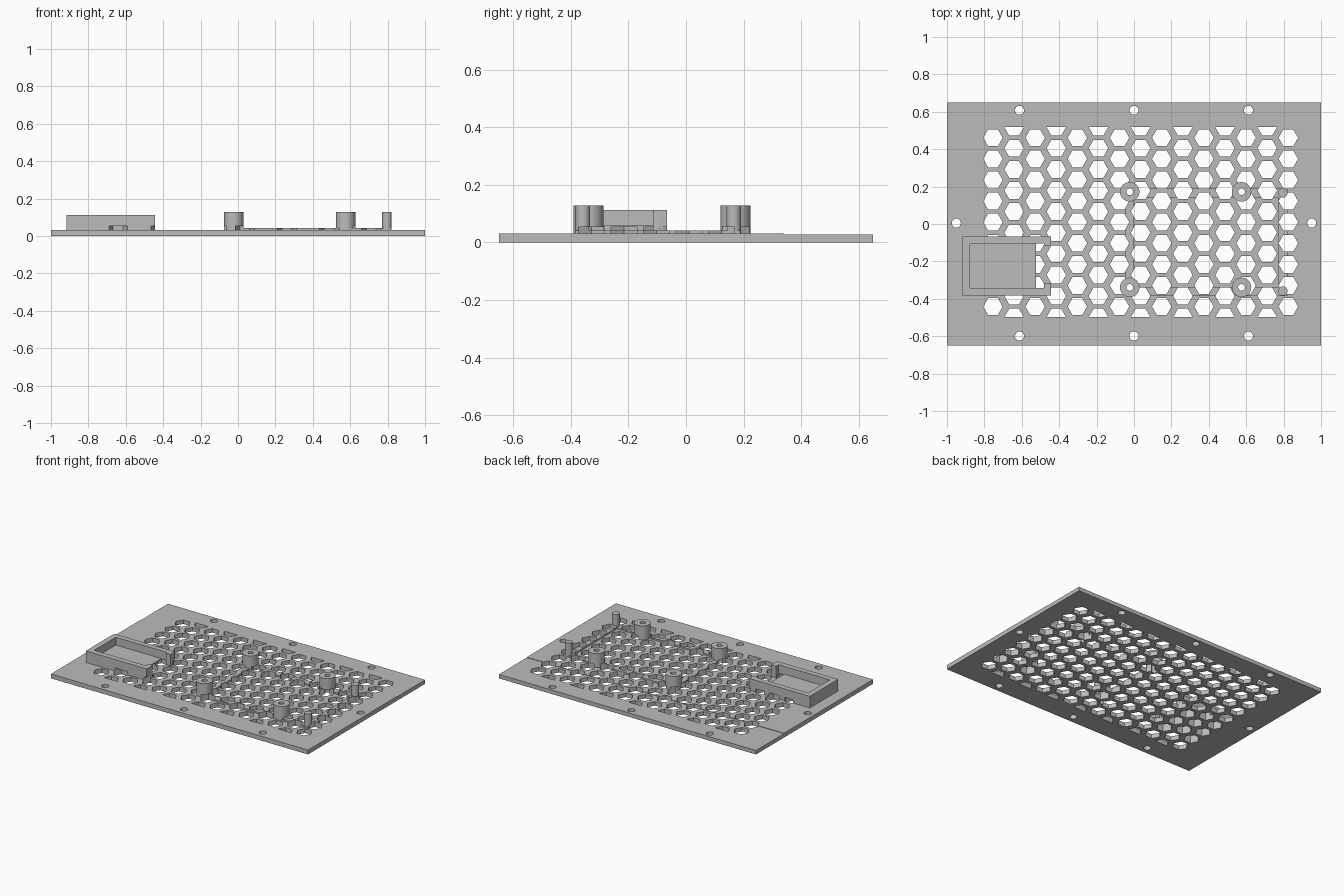
import bpy, bmesh, math

if "Cube" in bpy.data.objects:
    bpy.data.objects.remove(bpy.data.objects["Cube"])

grey = bpy.data.materials.new("light grey plastic")
grey.use_nodes = True
colour = (0.5, 0.5, 0.5, 1)
grey.diffuse_color = colour
grey.node_tree.nodes["Principled BSDF"].inputs["Base Color"].default_value = colour

TOP = 0.031      # upper face of the plate
HEX_TOP = 0.053  # the vent cutters also bite into the parts above


def add_prism(bm, outline, z0, z1):
    """Extrude a flat outline from z0 to z1."""
    face = bm.faces.new([bm.verts.new((x, y, z0)) for x, y in outline])
    ext = bmesh.ops.extrude_face_region(bm, geom=[face])
    for v in ext["geom"]:
        if isinstance(v, bmesh.types.BMVert):
            v.co.z = z1


def make(name, prisms):
    """One object from a list of (outline, z0, z1)."""
    bm = bmesh.new()
    for p in prisms:
        add_prism(bm, *p)
    bmesh.ops.recalc_face_normals(bm, faces=bm.faces)
    mesh = bpy.data.meshes.new(name)
    bm.to_mesh(mesh)
    bm.free()
    mesh.materials.append(grey)
    obj = bpy.data.objects.new(name, mesh)
    bpy.context.collection.objects.link(obj)
    return obj


def ring(x, y, r, n):
    return [(x + r * math.cos(math.tau * i / n), y + r * math.sin(math.tau * i / n)) for i in range(n)]


def rect(x0, x1, y0, y1):
    return [(x0, y0), (x1, y0), (x1, y1), (x0, y1)]


# Vent cutter: staggered hexagons, halved at the ends of the odd columns
PITCH, HEX_R = 0.1128, 0.052
Y_MAX = 0.461
hexes = []
for col in range(15):
    x = -0.754 + col * PITCH
    odd = col % 2
    for row in range(9 + odd):
        y = Y_MAX - (row - odd / 2) * PITCH
        outline = ring(x, y, HEX_R, 6)
        if odd and row == 0:
            outline = [outline[i] for i in (3, 4, 5, 0)]
        elif odd and row == 9:
            outline = outline[:4]
        hexes.append((outline, -0.05, HEX_TOP))
vent_cutter = make("vent_cutter", hexes)

# Drill cutter: plate screw holes and standoff bores
standoffs = [(x, y) for x in (-0.023, 0.575) for y in (0.172, -0.339)]
screws = [(x, y) for x in (-0.612, 0, 0.612) for y in (0.608, -0.599)]
screws += [(-0.95, 0.005), (0.95, 0.005)]
drill_cutter = make("drill_cutter",
                    [(ring(x, y, 0.024, 32), -0.05, 0.3) for x, y in screws]
                    + [(ring(x, y, 0.018, 32), -0.05, 0.3) for x, y in standoffs])
cutters = (vent_cutter, drill_cutter)


def cut(obj):
    bpy.ops.object.select_all(action='DESELECT')
    obj.select_set(True)
    bpy.context.view_layer.objects.active = obj
    for cutter in cutters:
        mod = obj.modifiers.new("cut", 'BOOLEAN')
        mod.operation = 'DIFFERENCE'
        mod.solver = 'EXACT'
        mod.object = cutter
        bpy.ops.object.modifier_apply(modifier=mod.name)
    bpy.ops.object.shade_smooth_by_angle(angle=math.radians(30))


# Plate: side profile with a slight step near the back, extruded across
plate = make("plate", [([(-0.65, 0), (0.65, 0), (0.65, 0.028), (0.34, 0.028),
                         (0.34, TOP), (-0.65, TOP)], -1, 1)])
for v in plate.data.vertices:
    y, z, x = v.co
    v.co = (x, y, z)
cut(plate)

# Open-ended tray with hooked arms, and its raised floor
X0, X1, Y0, Y1 = -0.917, -0.443, -0.381, -0.066
XI, XH, YI0, YI1 = -0.878, -0.481, -0.343, -0.103
H0, H1 = -0.315, -0.115
cut(make("tray_wall", [([(X0, Y0), (X1, Y0), (X1, H0), (XH, H0), (XH, YI0), (XI, YI0),
                         (XI, YI1), (XH, YI1), (XH, H1), (X1, H1), (X1, Y1), (X0, Y1)],
                        TOP, 0.113)]))
cut(make("tray_floor", [(rect(XI, -0.523, YI0, YI1), TOP, 0.058)]))

# Low rails framing the board
RAIL = 0.042
L0, L1, R0, R1 = -0.047, 0.0, 0.772, 0.82
cut(make("left_rail", [(rect(R0, R1, -0.385, 0.19), TOP, RAIL)]))
cut(make("right_rail", [(rect(L0, L1, -0.385, 0.19), TOP, RAIL)]))
cut(make("back_rail", [(rect(L1, R0, 0.143, 0.19), TOP, RAIL)]))
cut(make("front_rail", [(rect(L1, R0, -0.385, -0.337), TOP, RAIL)]))

# Standoffs and locating pins
for i, (x, y) in enumerate(standoffs):
    cut(make(f"standoff_{i + 1}", [(ring(x, y, 0.052, 48), TOP, 0.129)]))
for name, y in (("back_pin", 0.166), ("front_pin", -0.358)):
    cut(make(name, [(ring(0.796, y, 0.025, 32), TOP, 0.129)]))

for c in cutters:
    bpy.data.objects.remove(c)
